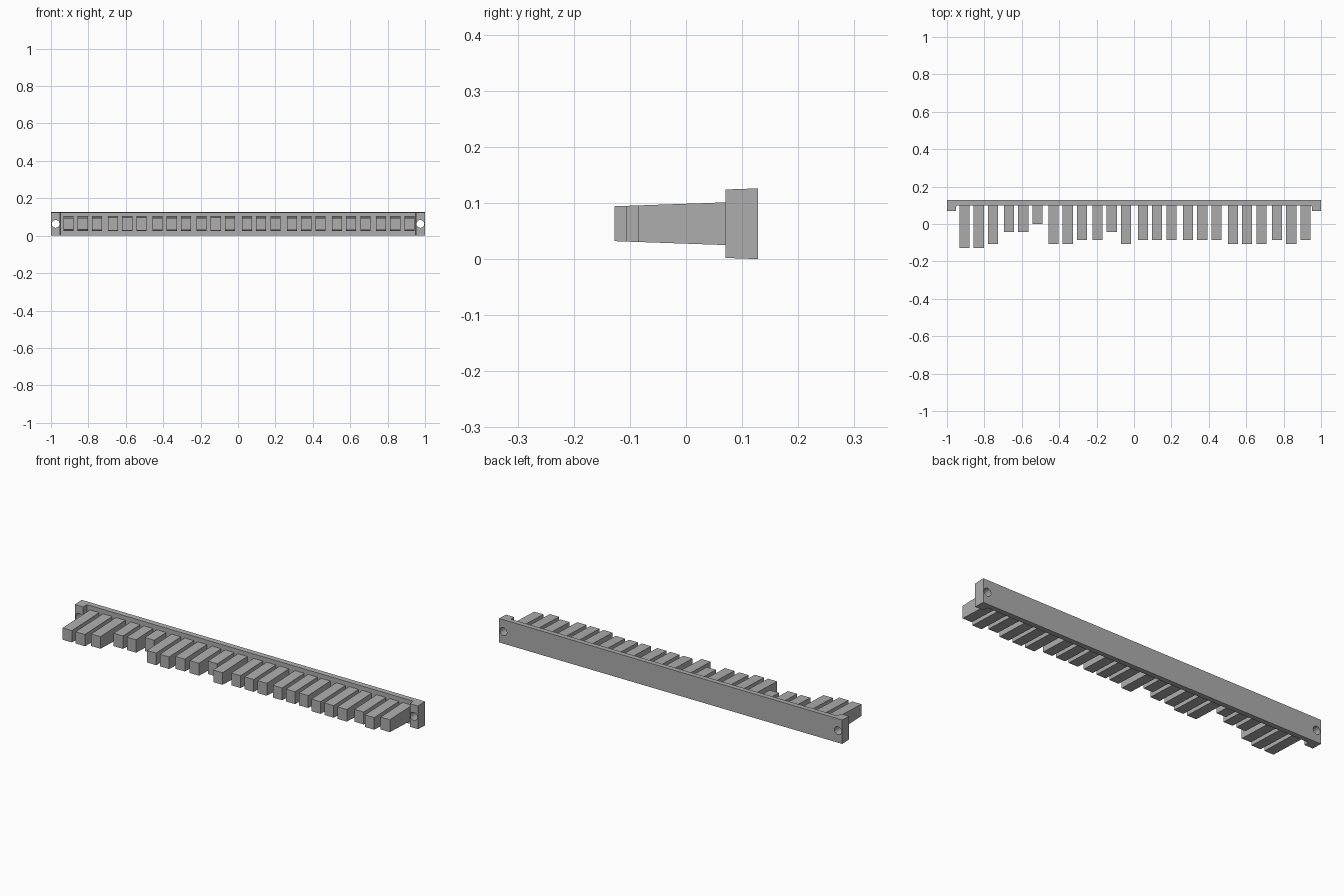
import bpy
import bmesh
import math
from mathutils import Matrix

cube = bpy.data.objects.get("Cube")
if cube:
    bpy.data.objects.remove(cube, do_unlink=True)

grey = bpy.data.materials.new("plain grey")
grey.use_nodes = True
grey.diffuse_color = (0.42, 0.42, 0.42, 1)
grey.node_tree.nodes["Principled BSDF"].inputs["Base Color"].default_value = grey.diffuse_color

BACK, WALL, BOSS = 0.128, 0.10, 0.07   # depths along y
MID = 0.063                            # mid height


def add_object(name, bm):
    bmesh.ops.recalc_face_normals(bm, faces=bm.faces)
    mesh = bpy.data.meshes.new(name)
    bm.to_mesh(mesh)
    bm.free()
    mesh.materials.append(grey)
    obj = bpy.data.objects.new(name, mesh)
    bpy.context.collection.objects.link(obj)
    return obj


def drafted_prism(name, outline, half_height):
    """Prism over an xy outline whose half height depends on y."""
    bm = bmesh.new()
    low = [bm.verts.new((x, y, MID - half_height(y))) for x, y in outline]
    high = [bm.verts.new((x, y, MID + half_height(y))) for x, y in outline]
    bm.faces.new(low)
    bm.faces.new(high)
    for i in range(len(outline)):
        j = (i + 1) % len(outline)
        bm.faces.new((low[i], low[j], high[j], high[i]))
    return add_object(name, bm)


# Backing rail with a thicker mounting boss at each end
half = [(1, BACK), (1, BOSS), (0.952, BOSS), (0.95, WALL)]
outline = half + [(-x, y) for x, y in reversed(half)]
rail = drafted_prism("rail", outline, lambda y: 0.063 - 0.035 * (BACK - y))

# Screw holes through the bosses
for side, label in ((-1, "right"), (1, "left")):
    bm = bmesh.new()
    place = Matrix.Translation((side * 0.975, 0.1, MID)) @ Matrix.Rotation(math.pi / 2, 4, "X")
    bmesh.ops.create_cone(bm, cap_ends=True, segments=16, radius1=0.021,
                          radius2=0.021, depth=0.2, matrix=place)
    cutter = add_object(label + "_hole_cutter", bm)
    cutter.hide_render = True
    cutter.hide_set(True)
    cut = rail.modifiers.new(label + "_hole", "BOOLEAN")
    cut.operation = "DIFFERENCE"
    cut.solver = "EXACT"
    cut.object = cutter

# Key teeth: groups of three, each with its own length step
group_starts = [-0.906, -0.668, -0.43, -0.195, 0.048, 0.289, 0.529, 0.765]
steps = "665" "220" "554" "425" "444" "444" "555" "454"
for i, step in enumerate(steps):
    x = group_starts[i // 3] + (i % 3) * 0.076
    front = 0.001 - 0.0214 * int(step)
    box = [(x - 0.027, front), (x + 0.027, front),
           (x + 0.027, WALL + 0.005), (x - 0.027, WALL + 0.005)]
    drafted_prism(f"tooth_{i + 1}", box, lambda y: 0.038 + 0.035 * (y - BOSS))
